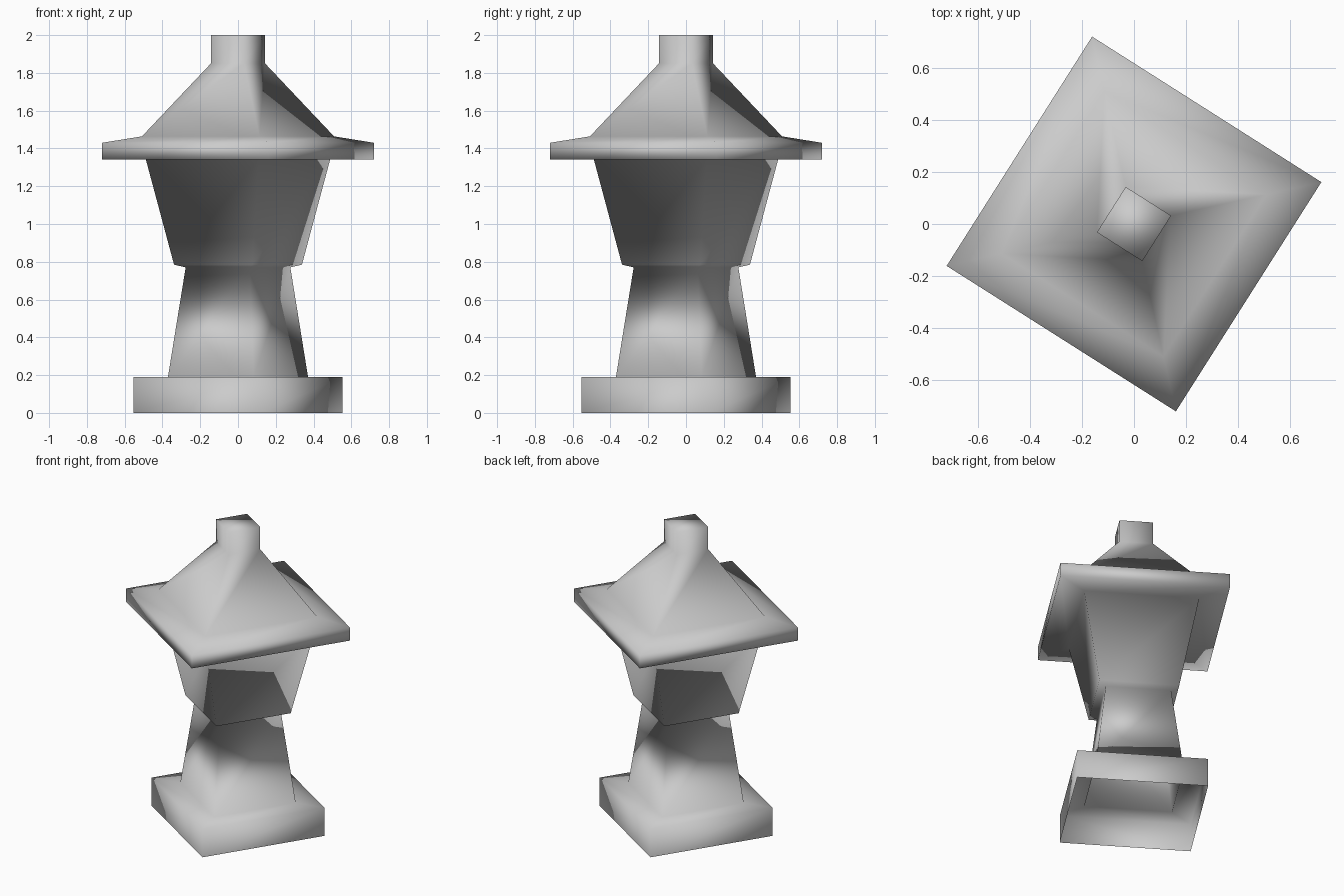
import bpy
import bmesh
from math import cos, sin, pi, radians

cube = bpy.data.objects.get("Cube")
if cube:
    bpy.data.objects.remove(cube, do_unlink=True)

SIDES = 4
TURN = radians(12.6)

# Profile from the open foot to the top: (half width across corners, height)
base = [(0.568, 0.0), (0.568, 0.19)]
neck = [(0.380, 0.19), (0.284, 0.77)]
lamp_box = [(0.347, 0.785), (0.500, 1.342)]
brim = [(0.737, 1.342), (0.737, 1.43)]
roof = [(0.521, 1.464), (0.146, 1.851)]
finial = [(0.146, 2.0)]
profile = base + neck + lamp_box + brim + roof + finial


def ring(bm, radius, z):
    angles = [TURN + 2 * pi * i / SIDES for i in range(SIDES)]
    return [bm.verts.new((radius * cos(a), radius * sin(a), z)) for a in angles]


# One continuous shell, hollow and open underneath, closed on top
bm = bmesh.new()
rings = [ring(bm, r, z) for r, z in profile]
for low, high in zip(rings, rings[1:]):
    for i in range(SIDES):
        j = (i + 1) % SIDES
        bm.faces.new((low[i], low[j], high[j], high[i]))
bm.faces.new(rings[-1])
for face in bm.faces:
    face.smooth = True

mesh = bpy.data.meshes.new("stone_lantern")
bm.to_mesh(mesh)
bm.free()
lantern = bpy.data.objects.new("stone_lantern", mesh)
bpy.context.collection.objects.link(lantern)

# Plain grey stone
stone = bpy.data.materials.new("grey_stone")
stone.use_nodes = True
colour = (0.6, 0.6, 0.6, 1.0)
stone.diffuse_color = colour
stone.node_tree.nodes["Principled BSDF"].inputs["Base Color"].default_value = colour
mesh.materials.append(stone)
